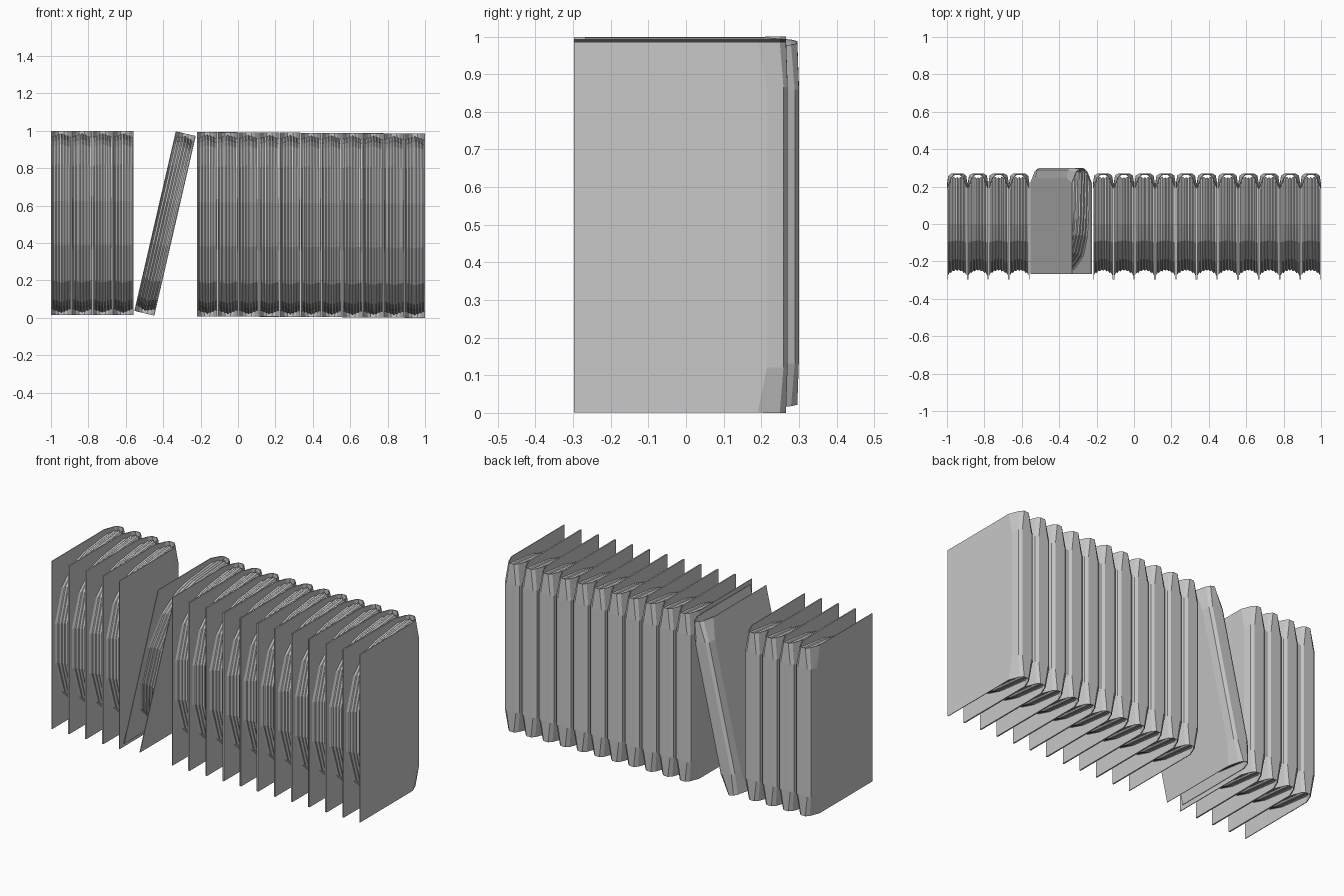
import bpy, bmesh, math
from mathutils import Vector

cube = bpy.data.objects.get("Cube")
if cube:
    bpy.data.objects.remove(cube, do_unlink=True)

grey = bpy.data.materials.new("plain grey")
grey.use_nodes = True
grey.diffuse_color = (0.58, 0.58, 0.58, 1)
grey.node_tree.nodes["Principled BSDF"].inputs["Base Color"].default_value = grey.diffuse_color

HALF_W, HEIGHT = 0.053, 0.985


def loft(name, rings, closed=False):
    """Mesh skinned over equal-length rows of points."""
    bm = bmesh.new()
    rows = [[bm.verts.new(p) for p in ring] for ring in rings]
    n = len(rows[0])
    for a, b in zip(rows, rows[1:]):
        for i in range(n if closed else n - 1):
            j = (i + 1) % n
            bm.faces.new((a[i], a[j], b[j], b[i]))
    if closed:
        bm.faces.new(rows[0])
        bm.faces.new(rows[-1])
    bmesh.ops.recalc_face_normals(bm, faces=bm.faces)
    mesh = bpy.data.meshes.new(name)
    bm.to_mesh(mesh)
    bm.free()
    mesh.materials.append(grey)
    return mesh


# Cover: wrap-around sheet whose spine pinches in at top and bottom
def wrap(z, points):
    right = [(x, y, z) for x, y in points]
    return right + [(-x, y, z) for x, y in reversed(points)]


full = [(HALF_W, -0.298), (HALF_W, 0.215), (0.046, 0.258), (0.03, 0.268)]
pinched = [(HALF_W, -0.298), (HALF_W, 0.19), (0.03, 0.248), (0.014, 0.264)]
h = HEIGHT / 2
cover_mesh = loft("cover", [wrap(-h, pinched), wrap(0.12 - h, full),
                            wrap(h - 0.12, full), wrap(h, pinched)])

# Pages: rounded block with a slightly hollow, ridged fore-edge
upper = [(0.25, 0.48), (0.0, 0.455), (-0.09, 0.425), (-0.19, 0.32), (-0.25, 0.12)]
outline = upper + [(y, -z) for y, z in reversed(upper)]
rings = []
LEAVES = 12
for i in range(LEAVES + 1):
    t = 2 * i / LEAVES - 1
    height = 1 - 0.04 * abs(t) - 0.01 * (i % 2)
    depth = 1 + 0.1 * t * t - 0.03 * (i % 2)
    back = 0.255 - 0.05 * abs(t) ** 3
    rings.append([(t * 0.05, min(y * depth, back), z * height) for y, z in outline])
pages_mesh = loft("pages", rings, closed=True)


def add_book(label, place, lean=0):
    for part, mesh in (("cover", cover_mesh), ("pages", pages_mesh)):
        obj = bpy.data.objects.new(f"{label}_{part}", mesh)
        obj.location = place
        obj.rotation_euler.y = lean
        bpy.context.collection.objects.link(obj)
        if part == "cover":
            sheet = obj.modifiers.new("thickness", "SOLIDIFY")
            sheet.thickness = 0.004
            sheet.offset = 0


# Row of books: a short upright group, one leaning, a long upright group
for i in range(4):
    add_book(f"left_book_{i + 1}", Vector((-0.945 + 0.1105 * i, 0, 0.507)))
add_book("leaning_book", Vector((-0.39, 0.03, 0.505)), math.radians(13))
for i in range(11):
    add_book(f"right_book_{i + 1}", Vector((-0.165 + 0.111 * i, 0, 0.501 - 0.0008 * i)))
